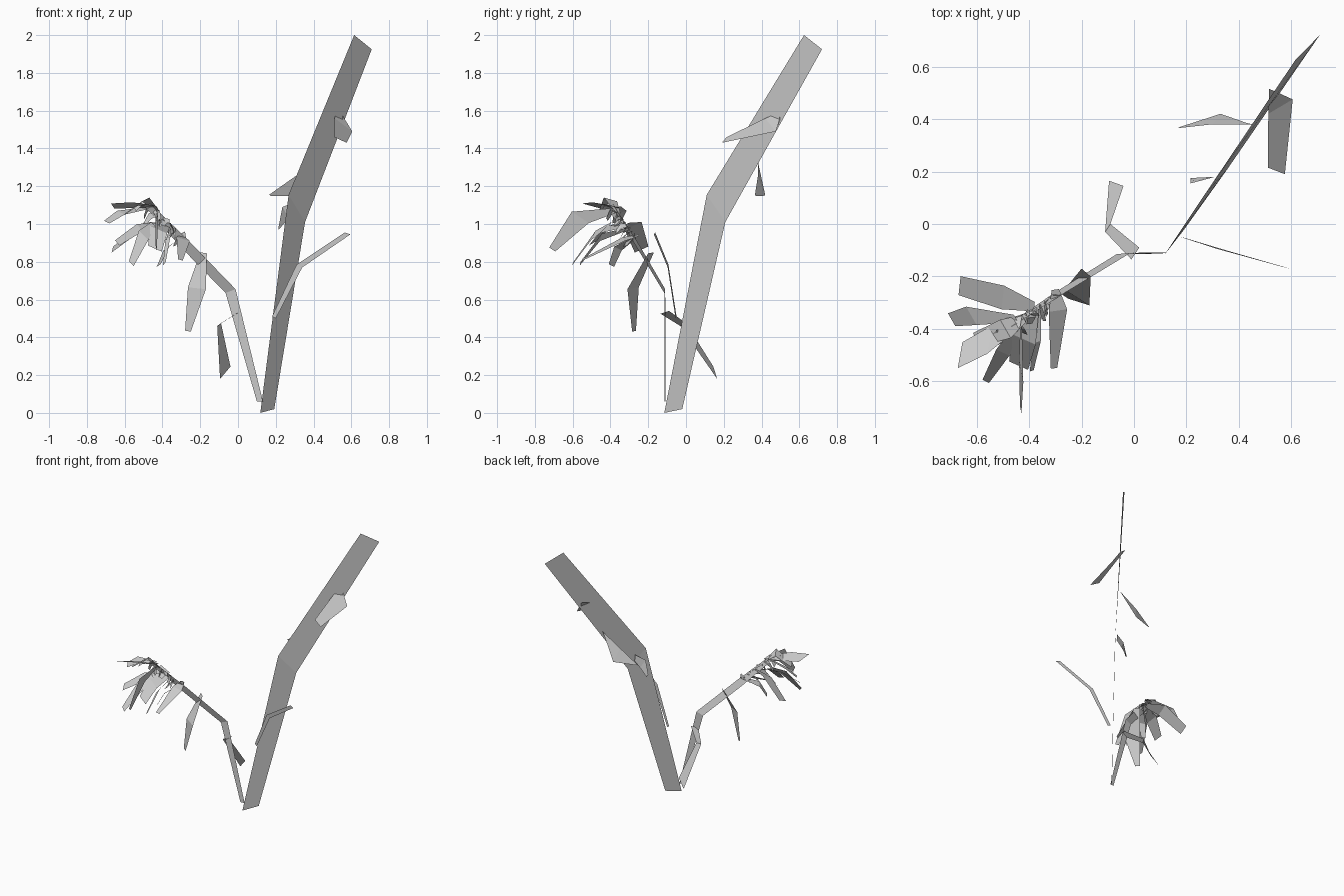
import bpy, random
from mathutils import Vector as V

random.seed(4)


def ribbon(name, pairs):
    """Flat strip of quads through left/right point pairs."""
    verts = [p for pair in pairs for p in pair]
    faces = [(i, i + 1, i + 3, i + 2) for i in range(0, len(verts) - 2, 2)]
    me = bpy.data.meshes.new(name)
    me.from_pydata([tuple(v) for v in verts], [], faces)
    ob = bpy.data.objects.new(name, me)
    bpy.context.collection.objects.link(ob)
    return ob


def petal(name, base, mid, tip, wide, end=.7):
    """Bent petal: centre line plus the half-width vector at the bend."""
    w = V(wide)
    ribbon(name, [(V(c) - w * k, V(c) + w * k)
                  for c, k in ((base, .4), (mid, 1), (tip, end))])


# Stems
ribbon("main_stem", [((.118, -.115, 0), (.192, -.02, .02)),
                     ((.268, .11, 1.155), (.355, .208, 1.01)),
                     ((.615, .625, 2), (.708, .72, 1.925))])
ribbon("flower_stem", [((.10, -.113, .06), (.132, -.108, .06)),
                       ((-.066, -.115, .635), (-.013, -.11, .655)),
                       ((-.30, -.26, .875), (-.26, -.26, .91)),
                       ((-.49, -.39, 1.09), (-.465, -.39, 1.11))])

# Leaves on the main stem
ribbon("narrow_leaf", [((.18, -.05, .51), (.20, -.055, .50)),
                       ((.31, -.093, .785), (.34, -.097, .77)),
                       ((.565, -.163, .955), (.595, -.17, .945))])
ribbon("upper_leaf", [((.515, .515, 1.6), (.55, .50, 1.58)),
                      ((.512, .42, 1.56), (.605, .475, 1.49)),
                      ((.51, .215, 1.46), (.575, .19, 1.43))])
ribbon("back_leaf", [((.45, .38, 1.34), (.43, .385, 1.31)),
                     ((.30, .38, 1.25), (.33, .42, 1.15)),
                     ((.165, .365, 1.155), (.175, .37, 1.148))])
ribbon("small_back_leaf", [((.31, .18, 1.12), (.315, .18, 1.07)),
                           ((.235, .16, 1.09), (.27, .178, 1.03)),
                           ((.215, .155, .985), (.215, .175, .97))])

# Leaves on the flower stem
ribbon("lower_leaf", [((-.01, -.135, .525), (.02, -.09, .54)),
                      ((-.11, -.03, .46), (-.09, 0, .475)),
                      ((-.095, .165, .18), (-.04, .145, .245))])
ribbon("hanging_leaf", [((-.2, -.17, .85), (-.165, -.20, .845)),
                        ((-.265, -.25, .665), (-.17, -.31, .655)),
                        ((-.28, -.265, .435), (-.25, -.285, .43))])

# Large drooping petals
petal("petal_left_low", (-.38, -.315, 1.0), (-.5, -.28, .99), (-.665, -.235, .865), (.005, .045, .02), .8)
petal("petal_left_high", (-.45, -.36, 1.09), (-.62, -.35, 1.06), (-.695, -.365, 1.01), (-.02, .035, .01))
petal("petal_flat", (-.43, -.37, 1.09), (-.55, -.44, 1.1), (-.663, -.50, 1.095), (.01, .055, -.015), .9)
petal("petal_left_front", (-.45, -.4, 1.0), (-.5, -.49, .94), (-.565, -.6, .79), (-.025, .012, .025), .5)
petal("petal_front_mid", (-.38, -.32, .99), (-.42, -.44, .97), (-.44, -.54, .87), (.045, -.02, -.02), .8)
petal("petal_front_long", (-.43, -.39, 1.07), (-.43, -.56, 1.035), (-.432, -.708, .865), (.008, -.045, .03), .35)
petal("petal_front_thin", (-.36, -.32, .97), (-.37, -.45, .93), (-.39, -.56, .79), (.015, .005, .02), .5)
petal("petal_right_low", (-.30, -.25, .94), (-.29, -.33, .92), (-.305, -.55, .81), (.035, .005, -.01), .35)
petal("petal_inner_low", (-.30, -.27, .93), (-.38, -.36, .87), (-.42, -.395, .78), (.015, -.02, .01))
petal("petal_top", (-.42, -.36, 1.06), (-.49, -.40, 1.13), (-.60, -.44, 1.05), (.02, -.035, .01))
petal("petal_inner_left", (-.40, -.35, 1.0), (-.52, -.42, .98), (-.64, -.49, .9), (-.015, .035, .02))

# Small bud petals clustered along the flower stem
for i in range(12):
    c = V((-.29, -.26, .93)).lerp(V((-.48, -.39, 1.1)), i / 11)
    d = V((random.uniform(-.07, .03), random.uniform(-.07, .02), random.uniform(-.04, .02)))
    w = V((random.uniform(-1, 1), random.uniform(-1, 1), random.uniform(-1, 1))).normalized() * .018
    petal(f"bud_petal_{i + 1}", c, c + d * .6, c + d + V((0, 0, -.03)), w)
